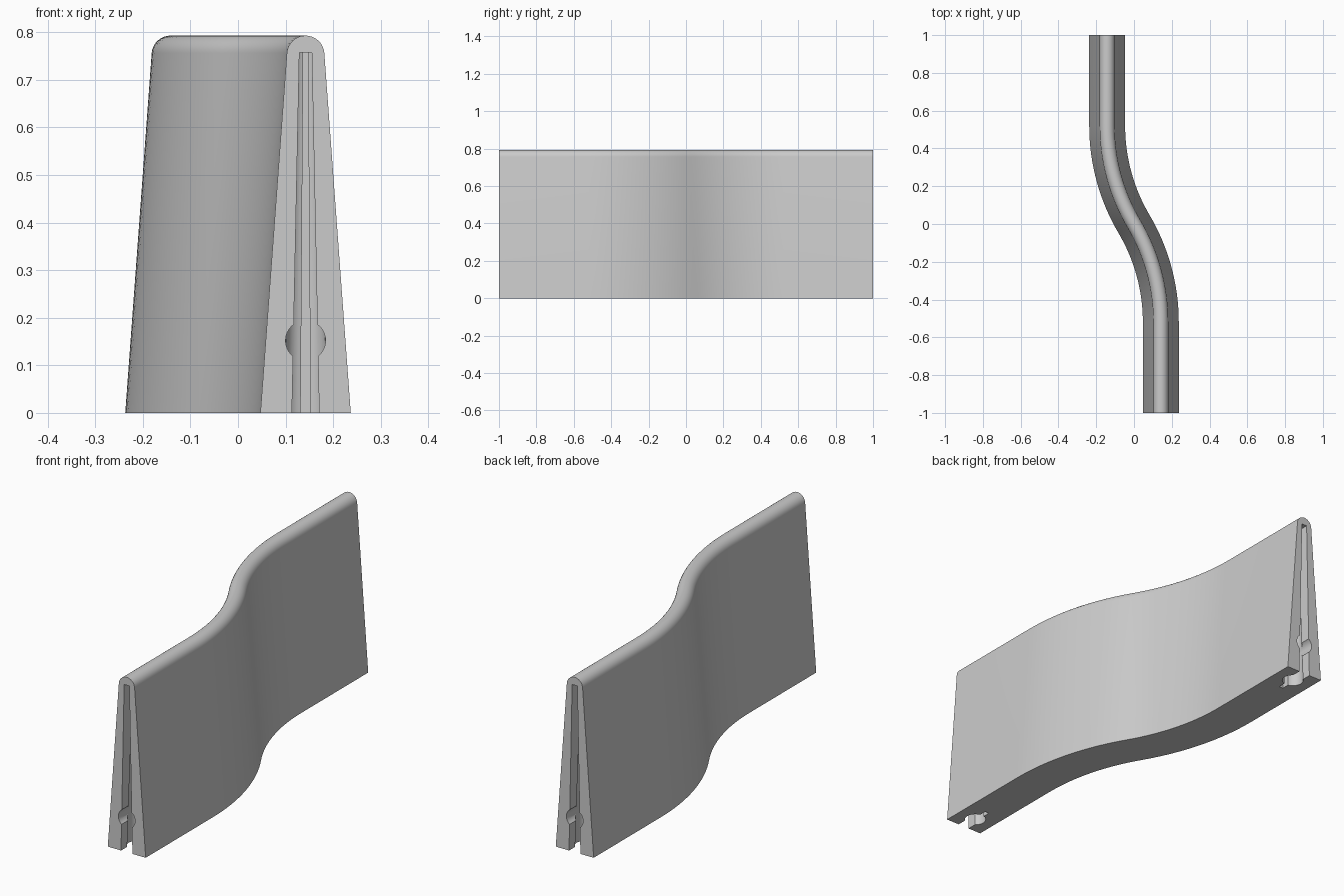
import bpy, bmesh, math
from mathutils import Vector, Matrix

if "Cube" in bpy.data.objects:
    bpy.data.objects.remove(bpy.data.objects["Cube"])

concrete = bpy.data.materials.new("concrete grey")
concrete.diffuse_color = (0.6, 0.6, 0.6, 1)
concrete.use_nodes = True
concrete.node_tree.nodes["Principled BSDF"].inputs["Base Color"].default_value = concrete.diffuse_color

OFF, BEND = 0.142, 0.52          # sideways shift of each end, y where the bend starts
R = (BEND**2 + OFF**2) / (2 * OFF)
ANG = math.asin(BEND / R)


def loft(name, rings):
    """Closed solid through a list of equal-length rings, capped at both ends."""
    bm = bmesh.new()
    loops = [[bm.verts.new(p) for p in ring] for ring in rings]
    n = len(loops[0])
    for a, b in zip(loops, loops[1:]):
        for i in range(n):
            bm.faces.new((a[i], a[(i + 1) % n], b[(i + 1) % n], b[i]))
    bm.faces.new(loops[0])
    bm.faces.new(loops[-1])
    bmesh.ops.recalc_face_normals(bm, faces=bm.faces)
    mesh = bpy.data.meshes.new(name)
    bm.to_mesh(mesh)
    bm.free()
    obj = bpy.data.objects.new(name, mesh)
    bpy.context.collection.objects.link(obj)
    mesh.materials.append(concrete)
    return obj


# S-shaped path: straight, two opposite arcs, straight; each entry is (x, y, angle)
half = [(OFF, -1.0, 0.0)]
for i in range(17):
    a = ANG * i / 16
    half.append((OFF - R * (1 - math.cos(a)), -BEND + R * math.sin(a), a))
path = half + [(-x, -y, a) for x, y, a in reversed(half[:-1])]

# Tapered wall section with a rounded top
lean = math.radians(4.2)
profile = [(0.095, 0.0)]
for i in range(17):
    a = lean + (math.pi - 2 * lean) * i / 16
    profile.append((0.0395 * math.cos(a), 0.7535 + 0.0395 * math.sin(a)))
profile.append((-0.095, 0.0))

wall = loft("barrier_wall", [
    [(x + u * math.cos(a), y + u * math.sin(a), z) for u, z in profile]
    for x, y, a in path])


def keyhole(z, slot, r, slit):
    """Plan outline: end slot, round pocket, then thin slit further in."""
    cy = 0.08
    a0, a1 = -math.pi / 2 + math.asin(slot / r), math.pi / 2 - math.asin(slit / r)
    right = [(slot, -0.05)]
    for i in range(13):
        a = a0 + (a1 - a0) * i / 12
        right.append((r * math.cos(a), cy + r * math.sin(a)))
    right.append((slit, 0.16))
    pts = right + [(-x, y) for x, y in reversed(right)]
    return [(OFF + x, -1 + y, z) for x, y in pts]


def cut(tool):
    tool.hide_render = True
    mod = wall.modifiers.new("cut", 'BOOLEAN')
    mod.operation, mod.solver, mod.object = 'DIFFERENCE', 'EXACT', tool
    bpy.context.view_layer.objects.active = wall
    bpy.ops.object.modifier_apply(modifier=mod.name)
    bpy.data.objects.remove(tool)


# Connector pocket and round cross hole at each end
for turn in (0, math.pi):
    spin = Matrix.Rotation(turn, 4, 'Z')
    # extend the tapers slightly below the ground so the cut is clean
    pocket = loft("pocket_cutter", [keyhole(-0.02, 0.029, 0.047, 0.0105),
                                    keyhole(0.757, 0.013, 0.022, 0.005)])
    pocket.data.transform(spin)
    cut(pocket)
    hole = loft("hole_cutter", [
        [(OFF + 0.042 * math.cos(math.tau * i / 32), y,
          0.152 + 0.042 * math.sin(math.tau * i / 32)) for i in range(32)]
        for y in (-1.05, -0.92)])
    hole.data.transform(spin)
    cut(hole)

bpy.ops.object.select_all(action='DESELECT')
wall.select_set(True)
bpy.context.view_layer.objects.active = wall
bpy.ops.object.shade_smooth_by_angle(angle=math.radians(30))
